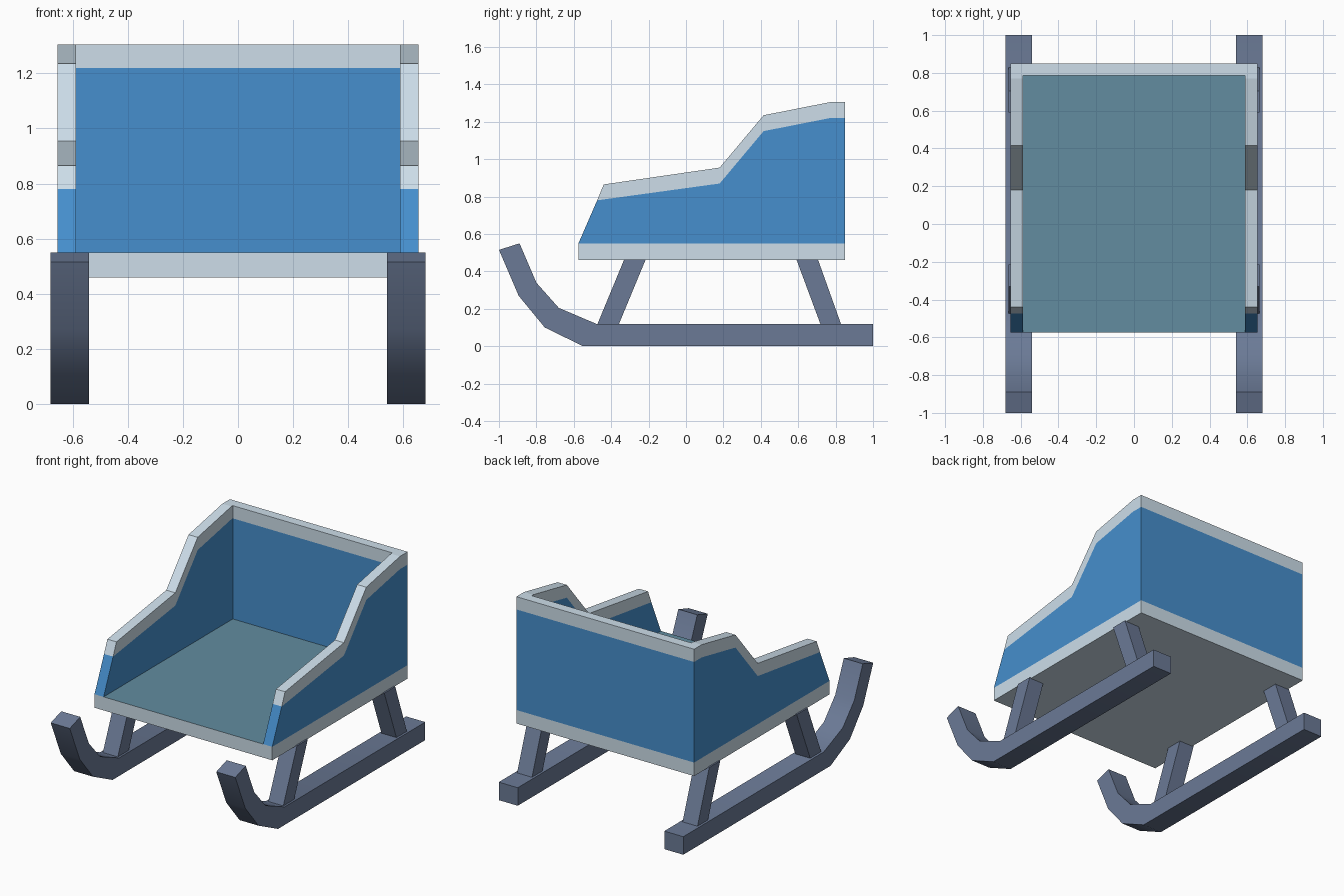
import bpy, bmesh, math

if "Cube" in bpy.data.objects:
    bpy.data.objects.remove(bpy.data.objects["Cube"])


def material(name, r, g, b):
    def lin(c):
        c /= 255
        return c / 12.92 if c < 0.04045 else ((c + 0.055) / 1.055) ** 2.4
    m = bpy.data.materials.new(name)
    m.diffuse_color = (lin(r), lin(g), lin(b), 1)
    m.use_nodes = True
    m.node_tree.nodes["Principled BSDF"].inputs["Base Color"].default_value = m.diffuse_color
    return m


BLUE = material("blue_paint", 70, 143, 205)
PALE = material("pale_trim", 205, 222, 234)
STEEL = material("runner_slate", 107, 122, 150)
TEAL = material("floor_teal", 98, 140, 160)


def prism(name, profile, x0, x1, mat, smooth=False):
    """Extrude a (y, z) profile from x0 to x1."""
    bm = bmesh.new()
    face = bm.faces.new([bm.verts.new((x0, y, z)) for y, z in profile])
    ext = bmesh.ops.extrude_face_region(bm, geom=[face])["geom"]
    moved = [v for v in ext if isinstance(v, bmesh.types.BMVert)]
    bmesh.ops.translate(bm, verts=moved, vec=(x1 - x0, 0, 0))
    bmesh.ops.recalc_face_normals(bm, faces=bm.faces[:])
    me = bpy.data.meshes.new(name)
    bm.to_mesh(me)
    bm.free()
    me.materials.append(mat)
    ob = bpy.data.objects.new(name, me)
    bpy.context.collection.objects.link(ob)
    if smooth:
        bpy.ops.object.select_all(action='DESELECT')
        ob.select_set(True)
        bpy.context.view_layer.objects.active = ob
        bpy.ops.object.shade_smooth_by_angle(angle=math.radians(30))
    return ob


def rect(y0, y1, z0, z1):
    return [(y0, z0), (y1, z0), (y1, z1), (y0, z1)]


IN, OUT = 0.588, 0.655           # inner and outer wall faces
FRONT, REAR, REAR_IN = -0.575, 0.85, 0.785
FLOOR, TOP, BAND = 0.55, 1.305, 1.22

# Floor slab: pale edges and underside, teal top
floor = prism("floor", rect(FRONT, REAR, 0.46, FLOOR), -OUT, OUT, PALE)
floor.data.materials.append(TEAL)
for p in floor.data.polygons:
    if p.normal.z > 0.9:
        p.material_index = 1

# Back wall and its top trim
prism("back_panel", rect(REAR_IN, REAR, FLOOR, BAND), -IN, IN, BLUE)
prism("back_trim", rect(REAR_IN, REAR, BAND, TOP), -IN, IN, PALE)

# Stepped side outline: bottom and top edges of the trim band
trim_low = [(-0.475, 0.78), (0.18, 0.87), (0.415, 1.15), (0.77, BAND), (REAR, BAND)]
trim_high = [(-0.44, 0.865), (0.18, 0.955), (0.415, 1.235), (0.77, TOP), (REAR, TOP)]
side = [(FRONT, FLOOR)] + trim_low + [(REAR, FLOOR)]

# Runner with curled-up front
runner = [(1, 0), (1, 0.12), (-0.48, 0.12), (-0.68, 0.205), (-0.8, 0.34),
          (-0.89, 0.55), (-1, 0.515), (-0.895, 0.27), (-0.755, 0.1), (-0.55, 0)]

# Leaning struts
struts = {
    "front_strut": [(-0.475, 0.115), (-0.36, 0.115), (-0.215, 0.465), (-0.33, 0.465)],
    "rear_strut": [(0.72, 0.115), (0.83, 0.115), (0.705, 0.465), (0.59, 0.465)],
}

for label, s in (("left", -1), ("right", 1)):
    prism(label + "_side_panel", side, s * IN, s * OUT, BLUE)
    prism(label + "_side_trim", trim_low + trim_high[::-1], s * IN, s * OUT, PALE)
    prism(label + "_runner", runner, s * 0.54, s * 0.68, STEEL, smooth=True)
    for name, profile in struts.items():
        prism(label + "_" + name, profile, s * 0.555, s * 0.665, STEEL)
